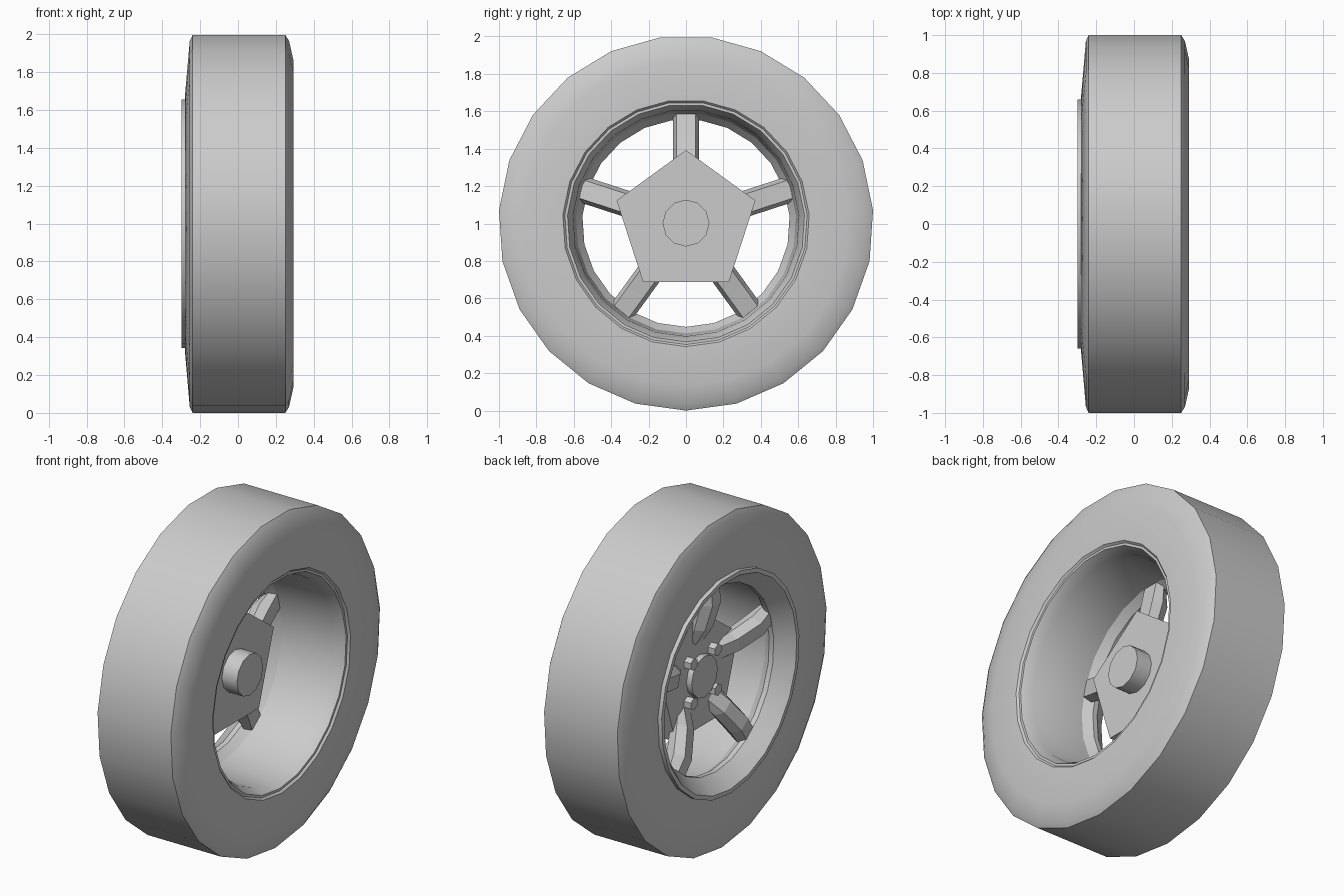
import bpy, bmesh, math
from mathutils import Vector

if "Cube" in bpy.data.objects:
    bpy.data.objects.remove(bpy.data.objects["Cube"])

CZ = 1.0023          # height of the wheel axis
SIDES = 23

grey = bpy.data.materials.new("plain grey")
grey.diffuse_color = (0.6, 0.6, 0.6, 1)
grey.use_nodes = True
grey.node_tree.nodes["Principled BSDF"].inputs["Base Color"].default_value = grey.diffuse_color


def finish(name, bm, angle=None):
    bmesh.ops.recalc_face_normals(bm, faces=bm.faces[:])
    me = bpy.data.meshes.new(name)
    bm.to_mesh(me)
    bm.free()
    me.materials.append(grey)
    ob = bpy.data.objects.new(name, me)
    bpy.context.collection.objects.link(ob)
    if angle:
        bpy.ops.object.select_all(action='DESELECT')
        ob.select_set(True)
        bpy.context.view_layer.objects.active = ob
        bpy.ops.object.shade_smooth_by_angle(angle=math.radians(angle))
    return ob


def loft(bm, rings, closed_path):
    """Skin a list of equal point rings; close the path or cap its ends."""
    vs = [[bm.verts.new(p) for p in ring] for ring in rings]
    n, m = len(vs), len(vs[0])
    for i in range(n if closed_path else n - 1):
        a, b = vs[i], vs[(i + 1) % n]
        for j in range(m):
            k = (j + 1) % m
            bm.faces.new((a[j], a[k], b[k], b[j]))
    if not closed_path:
        bm.faces.new(vs[0])
        bm.faces.new(vs[-1])


def circle(x, r, n, y=0, z=0, start=-90):
    return [Vector((x, y + r * math.cos(math.radians(start + 360 * i / n)),
                    CZ + z + r * math.sin(math.radians(start + 360 * i / n))))
            for i in range(n)]


def lathe(name, profile, angle=30):
    bm = bmesh.new()
    loft(bm, [circle(x, r, SIDES) for x, r in profile], True)
    return finish(name, bm, angle)


def prism(name, x0, x1, r, n, y=0, z=0, start=-90, angle=None):
    bm = bmesh.new()
    loft(bm, [circle(x, r, n, y, z, start) for x in (x0, x1)], False)
    return finish(name, bm, angle)


# Tyre: flat tread, chamfered shoulders, leaning outer sidewall
lathe("tyre", [(-0.24, 1.0023), (0.25, 1.0023), (0.27, 0.97), (0.292, 0.87),
               (0.292, 0.66), (0.27, 0.64), (-0.27, 0.65), (-0.28, 0.68),
               (-0.255, 0.97)])

# Rim: tapering barrel, narrow throat and flared outer lip
lathe("rim", [(-0.298, 0.66), (-0.298, 0.635), (-0.275, 0.615), (-0.20, 0.555),
              (-0.17, 0.555), (-0.12, 0.59), (0.22, 0.605), (0.28, 0.635),
              (0.28, 0.65), (0.20, 0.66), (-0.28, 0.66)])

# Five-sided hub plate, hub core and four wheel nuts
prism("hub_plate", -0.09, -0.02, 0.39, 5, start=90)
prism("hub_core", -0.125, 0.08, 0.125, 12, angle=35)
for i, (sy, sz) in enumerate([(1, 1), (-1, 1), (-1, -1), (1, -1)]):
    prism(f"wheel_nut_{i + 1}", -0.135, -0.08, 0.037, 6, sy * 0.115, sz * 0.12)

# Arched spokes: (radius, outer x, inner x) stations with a six-sided section
stations = [(0.19, -0.085, -0.05), (0.30, -0.155, -0.05),
            (0.46, -0.205, -0.09), (0.595, -0.195, -0.12)]
for i in range(5):
    a = math.radians(90 + 72 * i)
    out = Vector((0, math.cos(a), math.sin(a)))
    side = Vector((0, -math.sin(a), math.cos(a)))
    rings = []
    for r, xo, xi in stations:
        xm = (xo + xi) / 2
        section = [(xo, -0.04), (xo, 0.04), (xm, 0.07),
                   (xi, 0.05), (xi, -0.05), (xm, -0.07)]
        rings.append([Vector((x, 0, CZ)) + out * r + side * w for x, w in section])
    bm = bmesh.new()
    loft(bm, rings, False)
    finish(f"spoke_{i + 1}", bm)
